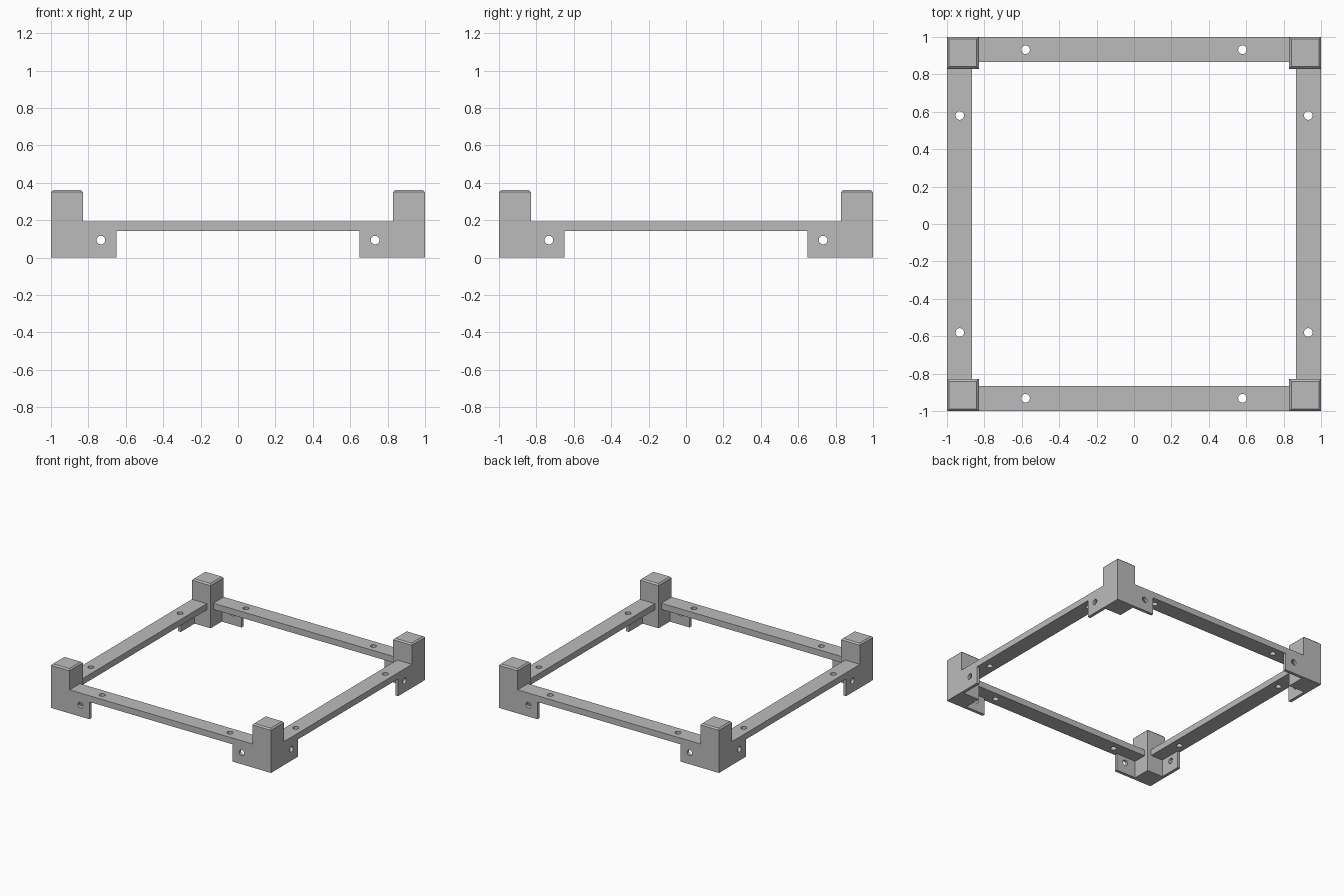
import bpy
import bmesh
from math import pi
from mathutils import Matrix, Vector

cube = bpy.data.objects.get("Cube")
if cube:
    bpy.data.objects.remove(cube, do_unlink=True)

grey = bpy.data.materials.new("plain grey")
grey.use_nodes = True
colour = (0.5, 0.5, 0.5, 1)
grey.diffuse_color = colour
grey.node_tree.nodes["Principled BSDF"].inputs["Base Color"].default_value = colour

POST = 0.83       # inner edge of the posts
TAB = 0.65        # inner end of the tabs
RAIL = 0.865      # inner edge of the rails
LOW, TOP = 0.142, 0.193


def make_object(name, bm):
    mesh = bpy.data.meshes.new(name)
    bm.to_mesh(mesh)
    bm.free()
    mesh.materials.append(grey)
    obj = bpy.data.objects.new(name, mesh)
    bpy.context.collection.objects.link(obj)
    return obj


def box(name, low, high):
    low, high = Vector(low), Vector(high)
    bm = bmesh.new()
    place = Matrix.Translation((low + high) / 2) @ Matrix.Diagonal((high - low).to_4d())
    bmesh.ops.create_cube(bm, size=1, matrix=place)
    return make_object(name, bm)


def drill(obj, centres, turn):
    """Cut round holes through a plate and keep the finished mesh."""
    bm = bmesh.new()
    for centre in centres:
        bmesh.ops.create_cone(bm, cap_ends=True, segments=32, radius1=0.023,
                              radius2=0.023, depth=0.2,
                              matrix=Matrix.Translation(centre) @ turn)
    cutter = make_object("hole_cutter", bm)
    cutter.hide_render = True
    mod = obj.modifiers.new("holes", "BOOLEAN")
    mod.operation = "DIFFERENCE"
    mod.solver = "EXACT"
    mod.object = cutter
    graph = bpy.context.evaluated_depsgraph_get()
    mesh = bpy.data.meshes.new_from_object(obj.evaluated_get(graph))
    obj.modifiers.clear()
    obj.data = mesh
    bpy.data.objects.remove(cutter, do_unlink=True)


# Corner post with a chamfered top
post = box("post", (POST, -1, 0), (1, -POST, 0.361))
bm = bmesh.new()
bm.from_mesh(post.data)
rim = [e for e in bm.edges if all(v.co.z > 0.3 for v in e.verts)]
bmesh.ops.bevel(bm, geom=rim, offset=0.011, segments=1, affect="EDGES")
bm.to_mesh(post.data)
bm.free()

# Front rail with two upright holes
rail = box("rail", (-POST, -1, LOW), (POST, -RAIL, TOP))
drill(rail, [(s * 0.58, -0.932, TOP) for s in (-1, 1)], Matrix())

# Drilled tabs that hang under the rail beside the posts
tabs = []
for side, s in (("left", 1), ("right", -1)):
    ends = sorted((s * TAB, s * POST))
    tab = box(side + "_tab", (ends[0], -1, 0), (ends[1], -0.975, LOW))
    drill(tab, [(s * 0.733, -1, 0.094)], Matrix.Rotation(pi / 2, 4, "X"))
    tabs.append(tab)

# Repeat the front side around the frame
parts = [post, rail] + tabs
bases = [p.name for p in parts]
for step, side in enumerate(("front", "left", "back", "right")):
    for part, base in zip(parts, bases):
        copy = part if step == 0 else part.copy()
        if step:
            bpy.context.collection.objects.link(copy)
        copy.name = side + "_" + base
        copy.rotation_euler.z = step * pi / 2
